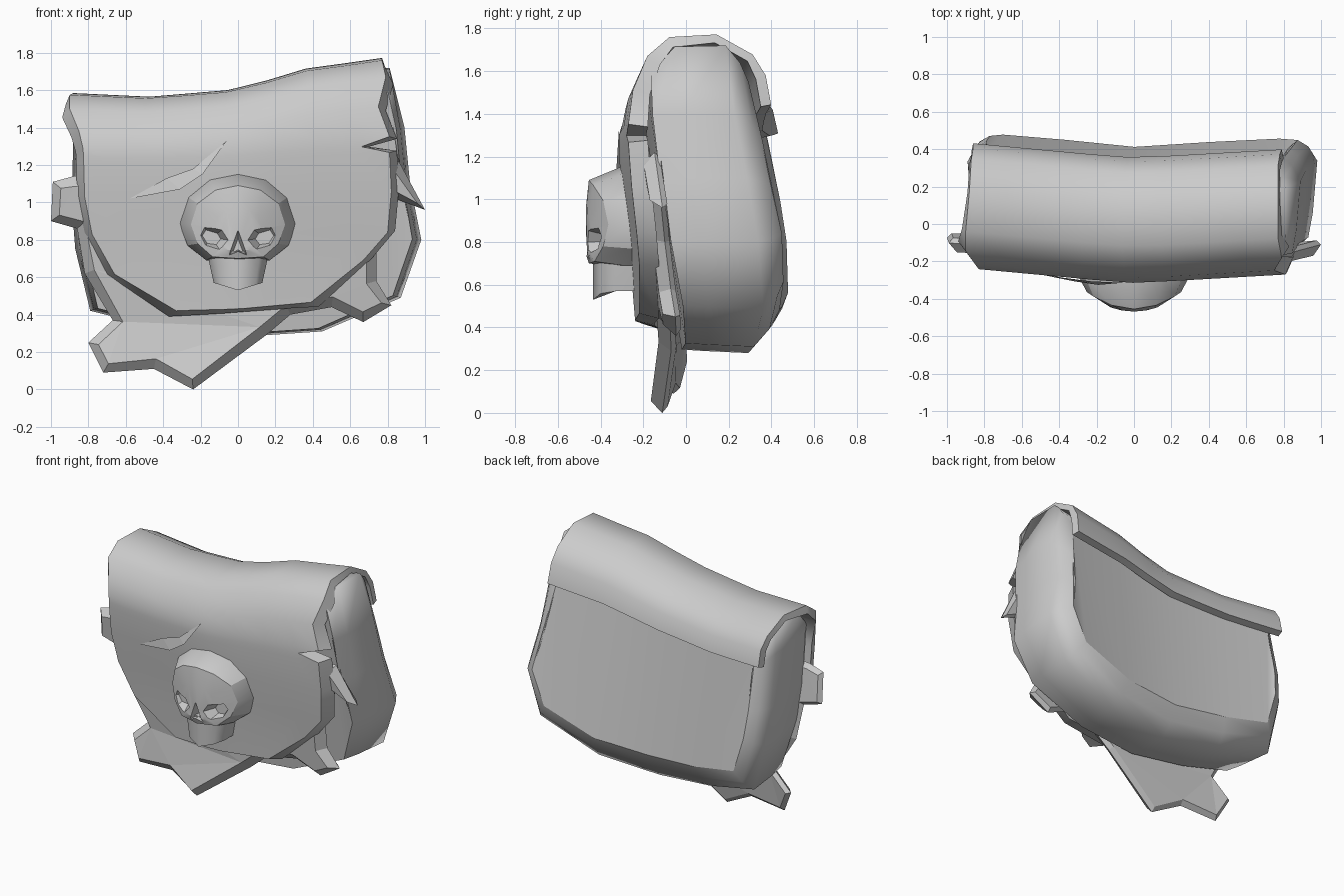
import bpy, bmesh, math
from mathutils import Vector
from mathutils.bvhtree import BVHTree

if "Cube" in bpy.data.objects:
    bpy.data.objects.remove(bpy.data.objects["Cube"])

grey = bpy.data.materials.new("plain grey")
grey.diffuse_color = (0.6, 0.6, 0.6, 1)
grey.use_nodes = True
grey.node_tree.nodes["Principled BSDF"].inputs["Base Color"].default_value = grey.diffuse_color


def interp(pts, x):
    """Piecewise linear lookup in (key, value) pairs."""
    if x <= pts[0][0]:
        return pts[0][1]
    for (a, u), (b, v) in zip(pts, pts[1:]):
        if x <= b:
            return u + (v - u) * (x - a) / (b - a)
    return pts[-1][1]


def bend(x):
    return interp([(-0.9, 0.01), (-0.2, -0.055), (0, -0.07), (0.2, -0.06), (0.9, -0.02)], x)


def rise(x):
    return interp([(-0.9, 0), (-0.47, -0.02), (0, 0.02), (0.36, 0.13), (0.8, 0.19)], x)


def make(name, verts, faces, fix=True):
    me = bpy.data.meshes.new(name)
    bm = bmesh.new()
    vs = [bm.verts.new(v) for v in verts]
    for f in faces:
        bm.faces.new([vs[i] for i in f])
    if fix:
        bmesh.ops.recalc_face_normals(bm, faces=bm.faces)
        bmesh.ops.triangulate(bm, faces=[f for f in bm.faces if len(f.verts) > 4])
    bm.to_mesh(me)
    bm.free()
    me.materials.append(grey)
    ob = bpy.data.objects.new(name, me)
    bpy.context.collection.objects.link(ob)
    return ob


def loft(name, rings, cap=None):
    """Closed rings bridged in order, capped at both ends (cap lists the faces of one end)."""
    n = len(rings[0])
    cap = cap or [list(range(n))]
    last = (len(rings) - 1) * n
    faces = [list(f) for f in cap] + [[last + i for i in f] for f in cap]
    for r in range(len(rings) - 1):
        for i in range(n):
            j = (i + 1) % n
            faces.append([r * n + i, r * n + j, r * n + n + j, r * n + n + i])
    return make(name, [v for ring in rings for v in ring], faces)


def select(ob):
    bpy.ops.object.select_all(action='DESELECT')
    ob.select_set(True)
    bpy.context.view_layer.objects.active = ob


def smooth(ob, angle=35):
    select(ob)
    bpy.ops.object.shade_smooth_by_angle(angle=math.radians(angle))


# Bag body: U-shaped outline lofted from front to back
u_shape = [(-0.88, 1.35), (-0.89, 1.0), (-0.87, 0.75), (-0.79, 0.42), (-0.42, 0.33), (0, 0.28),
           (0.45, 0.31), (0.87, 0.49), (0.98, 0.8), (0.92, 1.1), (0.89, 1.4)]
top_x = [0.81, 0.4, 0, -0.45, -0.85]
y_front = [(0.3, 0.05), (0.9, -0.07), (1.3, -0.13), (1.6, -0.14)]
y_back = [(0.3, 0.45), (0.5, 0.49), (0.85, 0.47), (1.25, 0.39), (1.6, 0.31)]


def body_ring(f, sx, sz, top):
    ring = []
    pts = [(0.02 + (x - 0.02) * sx, 0.95 + (z - 0.95) * sz) for x, z in u_shape]
    pts += [(x * min(1, sx + 0.04), top + rise(x)) for x in top_x]
    for x, z in pts:
        a, b = interp(y_front, z), interp(y_back, z)
        ring.append((x, a + (b - a) * f + bend(x), z))
    return ring


panel = [(15, 0, 1), (15, 1, 2), (15, 2, 3), (14, 15, 3, 4), (13, 14, 4, 5), (12, 13, 5, 6),
         (11, 12, 6, 7), (11, 7, 8), (11, 8, 9), (11, 9, 10)]
body = loft("bag_body", [body_ring(0, 0.95, 0.975, 1.4), body_ring(0.25, 0.975, 0.985, 1.525),
                         body_ring(0.78, 1.0, 1.0, 1.53), body_ring(0.93, 0.95, 0.87, 1.45),
                         body_ring(1.0, 0.89, 0.73, 1.36)], panel)
smooth(body, 180)
# Only the rims of the front and back panels stay sharp
rim_of = lambda i: 0 if i < 16 else 2 if i >= 64 else 1
sharp = body.data.attributes.get("sharp_edge") or body.data.attributes.new("sharp_edge", 'BOOLEAN', 'EDGE')
for e in body.data.edges:
    a, b = sorted(e.vertices)
    sharp.data[e.index].value = (rim_of(a) == rim_of(b) != 1) and (b - a in (1, 15))

# Flap: rows run from the back edge over the top and down the front
# row = y, z, left x, right x, share of the top rise, thickness
rows = [(0.425, 1.31, -0.87, 0.80, 0.7, 0.05), (0.40, 1.42, -0.87, 0.79, 0.85, 0.05),
        (0.34, 1.5, -0.88, 0.78, 0.95, 0.04), (0.17, 1.585, -0.89, 0.78, 1, 0.04),
        (-0.05, 1.575, -0.92, 0.79, 0.98, 0.05), (-0.155, 1.5, -0.94, 0.83, 0.9, 0.07),
        (-0.22, 1.38, -0.89, 0.79, 0.7, 0.08), (-0.245, 1.295, -0.87, 0.85, 0.3, 0.09),
        (-0.245, 1.245, -0.865, 0.70, 0.3, 0.09), (-0.245, 1.21, -0.865, 0.85, 0.3, 0.09),
        (-0.23, 1.03, -0.86, 0.86, 0.15, 0.09), (-0.205, 0.83, -0.82, 0.84, 0.05, 0.09),
        (-0.185, 0.62, -0.7, 0.71, 0.4, 0.09), (-0.17, 0.40, -0.37, 0.43, 0.3, 0.09)]
cols, nr = 9, len(rows)


def flap_point(r, c, shrink=0.0):
    y, z, xl, xr, k, th = rows[r]
    wide = 0.84 if r == 8 else xr
    x = xr if c == cols - 1 else xl + (wide - xl) * c / (cols - 1)
    dz = k * rise(x) + (shrink * 0.6 if r == nr - 1 else 0)
    if c in (0, cols - 1):
        x -= math.copysign(shrink, x)
    return Vector((x, y + bend(x), z + dz))


outer, inner = [], []
for r in range(nr):
    for c in range(cols):
        t = flap_point(min(r + 1, nr - 1), c) - flap_point(max(r - 1, 0), c)
        n = Vector((0, t.z, -t.y)).normalized()
        outer.append(flap_point(r, c, 0.01 if r < 4 else 0.02 if r == 4 else 0.04))
        inner.append(flap_point(r, c) - n * rows[r][5])
front = []
for r in range(nr - 1):
    for c in range(cols - 1):
        a = r * cols + c
        front.append([a, a + cols, a + cols + 1, a + 1])
N = nr * cols
rim = [c for c in range(cols)] + [r * cols + cols - 1 for r in range(1, nr)]
rim += [(nr - 1) * cols + c for c in range(cols - 2, -1, -1)] + [r * cols for r in range(nr - 2, 0, -1)]
faces = front + [[N + i for i in f[::-1]] for f in front]
faces += [[a, b, N + b, N + a] for a, b in zip(rim, rim[1:] + rim[:1])]
smooth(make("bag_flap", outer + inner, faces), 47)
tree = BVHTree.FromPolygons(outer, front)


def on_flap(x, z, out):
    hit = tree.ray_cast(Vector((x, -2, z)), Vector((0, 1, 0)))[0]
    return (x, (hit.y if hit else -0.3) - out, z)


# Tear in the flap: a lifted lower lip
tear = [(-0.58, 1.02, 0.005), (-0.38, 1.13, 0.01), (-0.24, 1.18, 0.012), (-0.06, 1.33, 0.012),
        (-0.19, 1.15, 0.03), (-0.31, 1.07, 0.03)]
lip = make("flap_tear", [on_flap(*p) for p in tear], [(0, 1, 5), (1, 2, 4, 5), (2, 3, 4)], fix=False)
for p in lip.data.polygons:
    if p.normal.y > 0:
        p.flip()

# Ragged cloth between flap and body, bevelled towards the front
rag = [(-0.88, 1.14), (-0.99, 1.11), (-1.0, 0.9), (-0.86, 0.86), (-0.82, 0.62), (-0.67, 0.37),
       (-0.8, 0.25), (-0.72, 0.09), (-0.45, 0.11), (-0.24, 0.0), (0.15, 0.29), (0.28, 0.4),
       (0.5, 0.44), (0.67, 0.36), (0.82, 0.45), (0.74, 0.58), (0.74, 0.8), (0.84, 1.02),
       (1.0, 0.96), (0.86, 1.22)]
y_rag = [(0.05, -0.065), (0.3, -0.01), (0.6, -0.05), (1.0, -0.1), (1.2, -0.13)]


def inset(pts, d):
    out = []
    for i, p in enumerate(pts):
        a, b, c = Vector(pts[i - 1]), Vector(p), Vector(pts[(i + 1) % len(pts)])
        n1, n2 = (b - a).normalized(), (c - b).normalized()
        n = Vector((-n1.y - n2.y, n1.x + n2.x)).normalized()
        out.append(tuple(b + n * d))
    return out


def rag_ring(pts, dy):
    return [(x, interp(y_rag, z) + bend(x) + dy, z) for x, z in pts]


loft("ragged_cloth", [rag_ring(inset(rag, 0.055), -0.05), rag_ring(rag, 0.005), rag_ring(inset(rag, 0.03), 0.03)])

# Skull emblem: cranium lofted forward, with sockets cut in
half = [(0, 1.15), (0.15, 1.12), (0.27, 1.03), (0.315, 0.89), (0.27, 0.77), (0.17, 0.69), (0, 0.68)]
outline = half + [(-x, z) for x, z in half[-2:0:-1]]


def skull_ring(s, y, curve):
    return [(x * s, y + curve * (x * s / 0.25) ** 2, 0.85 + (z - 0.85) * (s if z > 0.85 else 0.4 + 0.6 * s))
            for x, z in outline]


skull = loft("skull", [skull_ring(1, -0.18, 0), skull_ring(1, -0.31, 0.04), skull_ring(0.8, -0.455, 0.09),
                       skull_ring(0.4, -0.468, 0.09)])
eye = [(0.06, 0.8), (0.09, 0.85), (0.19, 0.88), (0.225, 0.83), (0.18, 0.76), (0.1, 0.75)]
nose = [(0, 0.84), (0.045, 0.72), (0, 0.74), (-0.045, 0.72)]
for shape in (eye, [(-x, z) for x, z in eye], nose):
    cx = sum(p[0] for p in shape) / len(shape)
    cz = sum(p[1] for p in shape) / len(shape)
    cutter = loft("socket_cutter", [[(cx + (x - cx) * s, y, cz + (z - cz) * s) for x, z in shape]
                                    for s, y in ((1.45, -0.52), (0.6, -0.38))])
    cut = skull.modifiers.new("socket", 'BOOLEAN')
    cut.object = cutter
    cut.solver = 'EXACT'
    select(skull)
    bpy.ops.object.modifier_apply(modifier=cut.name)
    bpy.data.objects.remove(cutter)
smooth(skull, 28)

# Skull jaw: tapered half hexagon
jaw_plan = [(-1, -0.2), (-1, -0.33), (-0.72, -0.4), (0, -0.435), (0.72, -0.4), (1, -0.33), (1, -0.2)]
jaw = loft("skull_jaw", [[(x * w, y, z + d * abs(x)) for x, y in jaw_plan]
                         for w, z, d in ((0.165, 0.74, 0), (0.15, 0.66, 0), (0.13, 0.53, 0.04))])
smooth(jaw, 50)
